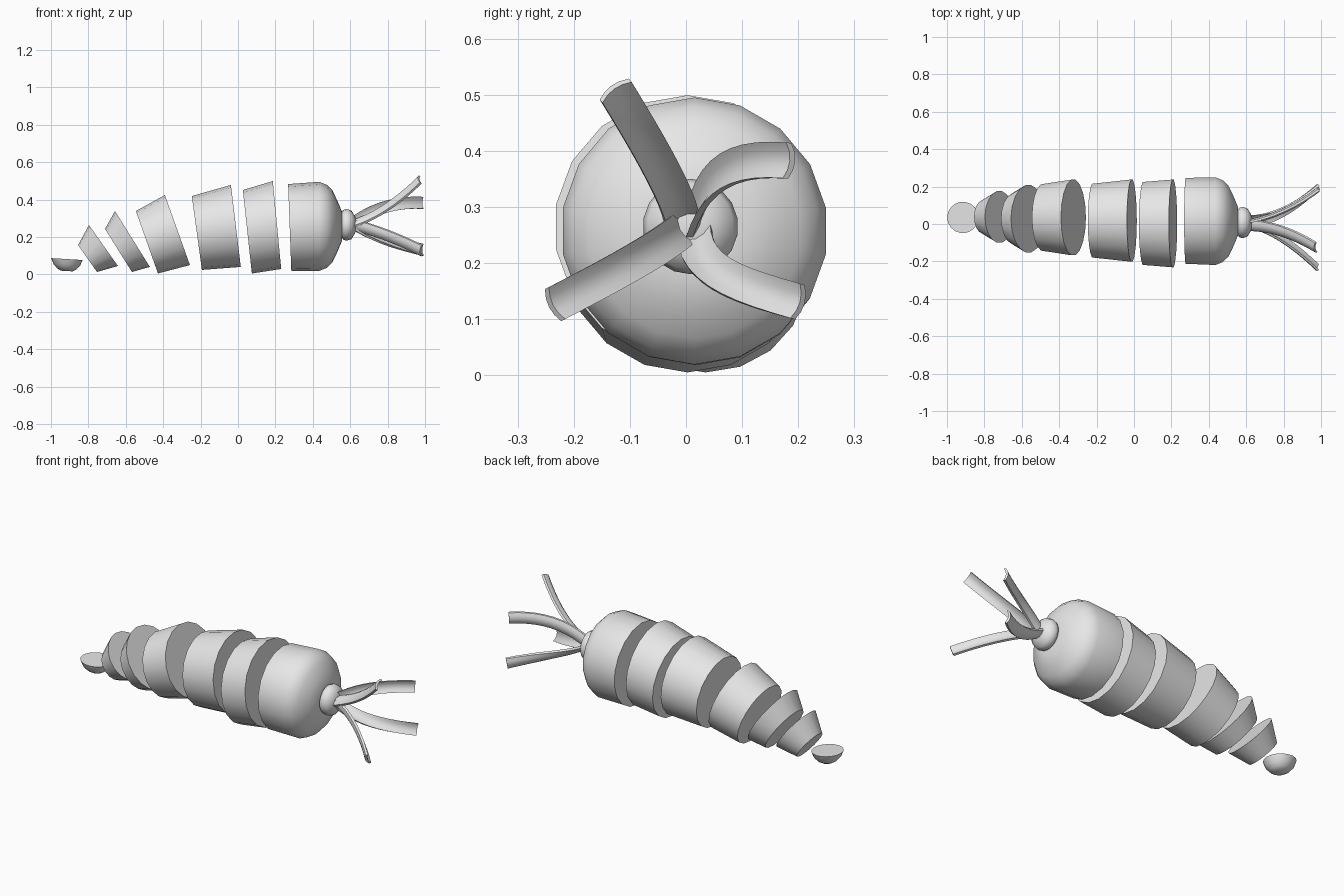
import bpy
import bmesh
from math import sin, cos, tau
from mathutils import Vector

cube = bpy.data.objects.get("Cube")
if cube:
    bpy.data.objects.remove(cube, do_unlink=True)

GREY = (0.8, 0.8, 0.8, 1)
mat = bpy.data.materials.new("plain_grey")
mat.use_nodes = True
mat.diffuse_color = GREY
mat.node_tree.nodes["Principled BSDF"].inputs["Base Color"].default_value = GREY

SIDES = 18


def loft(name, rings):
    """Skin a list of equal-length point rings and cap both ends."""
    bm = bmesh.new()
    rows = [[bm.verts.new(p) for p in ring] for ring in rings]
    n = len(rows[0])
    for a, b in zip(rows, rows[1:]):
        for i in range(n):
            j = (i + 1) % n
            bm.faces.new((a[i], a[j], b[j], b[i]))
    bm.faces.new(rows[0][::-1])
    bm.faces.new(rows[-1])
    bmesh.ops.recalc_face_normals(bm, faces=bm.faces)
    mesh = bpy.data.meshes.new(name)
    bm.to_mesh(mesh)
    bm.free()
    mesh.materials.append(mat)
    obj = bpy.data.objects.new(name, mesh)
    bpy.context.collection.objects.link(obj)
    for o in bpy.context.selected_objects:
        o.select_set(False)
    obj.select_set(True)
    bpy.context.view_layer.objects.active = obj
    bpy.ops.object.shade_smooth_by_angle(angle=0.8)
    return obj


def ellipse(centre, u, v):
    c, u, v = Vector(centre), Vector(u), Vector(v)
    return [c + u * cos(tau * i / SIDES) + v * sin(tau * i / SIDES) for i in range(SIDES)]


def cut_ring(top, bottom, y, ry):
    """Slanted cut through the root between a top and a bottom point (x, z)."""
    t, b = Vector((top[0], y, top[1])), Vector((bottom[0], y, bottom[1]))
    return ellipse((t + b) / 2, (t - b) / 2, (0, ry, 0))


# Slanted root slices: narrow cut (top, bottom), wide cut (top, bottom), y, two half widths
slices = [
    ((-.855, .157), (-.754, .013), (-.797, .264), (-.642, .045), .038, .09, .14),
    ((-.711, .243), (-.567, .013), (-.658, .339), (-.471, .040), .028, .138, .182),
    ((-.546, .339), (-.428, .005), (-.391, .424), (-.257, .050), .035, .18, .205),
    ((-.247, .419), (-.193, .024), (-.038, .478), (.015, .040), .018, .20, .223),
    ((.026, .451), (.074, .005), (.186, .499), (.231, .029), .003, .225, .238),
]
for k, (t0, b0, t1, b1, y, r0, r1) in enumerate(slices):
    loft(f"root_slice_{k + 1}", [cut_ring(t0, b0, y, r0), cut_ring(t1, b1, y, r1)])

# Root tip: small bowl lying cut side up
tip = [(.018, .032), (.03, .052), (.052, .072), (.082, .084)]
loft("root_tip", [ellipse((-.915, .035, z), (r, 0, -.06 * r), (0, r, 0)) for z, r in tip])

# Root crown: rounded shoulder, pinched neck and stem knob
shoulder = [(.435, .238), (.475, .222), (.505, .192), (.53, .14), (.555, .08), (.548, .05)]
knob = [(.548, .055), (.562, .079), (.58, .085), (.606, .077), (.626, .045), (.632, .02)]
rings = [cut_ring((.268, .483), (.285, .018), .017, .233)]
rings += [ellipse((x, .015, .257), (0, 0, r), (0, r, 0)) for x, r in shoulder]
loft("root_crown", rings)
loft("stem_knob", [ellipse((x, .008, .265), (0, 0, r), (0, r, 0)) for x, r in knob])


def bezier(p, t):
    """Point and tangent of a cubic curve."""
    a, b, c, d = p
    s = 1 - t
    pos = a * s ** 3 + b * (3 * s * s * t) + c * (3 * s * t * t) + d * t ** 3
    return pos, ((b - a) * s * s + (c - b) * (2 * s * t) + (d - c) * t * t).normalized()


def leaf(name, points, width0, width1, half=.032, thick=.006, steps=10):
    """Gutter-shaped blade swept along a curve, its width turning along the way."""
    p = [Vector(q) for q in points]
    w0, w1 = Vector(width0), Vector(width1)
    rings = []
    for k in range(steps + 1):
        t = k / steps
        pos, tan = bezier(p, t)
        w = w0.lerp(w1, t)
        w = (w - tan * w.dot(tan)).normalized()
        n = tan.cross(w)
        if n.dot(Vector((0, pos.y, pos.z - .26))) < 0:
            n = -n
        across = [-1, -.5, 0, .5, 1]
        lower = [pos + w * half * a + n * (-.012 * a * a - thick + .006) for a in across]
        upper = [pos + w * half * a + n * (-.012 * a * a + thick + .006) for a in across]
        rings.append(lower + upper[::-1])
    loft(name, rings)


leaf("leaf_top", [(.61, -.01, .275), (.73, -.01, .31), (.86, -.06, .40), (.97, -.128, .51)],
     (0, .85, .5), (0, .75, .65))
leaf("leaf_upper_back", [(.61, .012, .27), (.73, .035, .36), (.86, .09, .39), (.985, .185, .382)],
     (0, .1, 1), (0, .1, 1))
leaf("leaf_lower_back", [(.61, .015, .255), (.73, .02, .18), (.86, .09, .16), (.985, .203, .13)],
     (0, 1, .3), (0, .3, 1))
leaf("leaf_lower_front", [(.61, -.005, .265), (.73, -.03, .235), (.86, -.12, .185), (.98, -.237, .125)],
     (0, -.45, .9), (0, -.45, .9))
